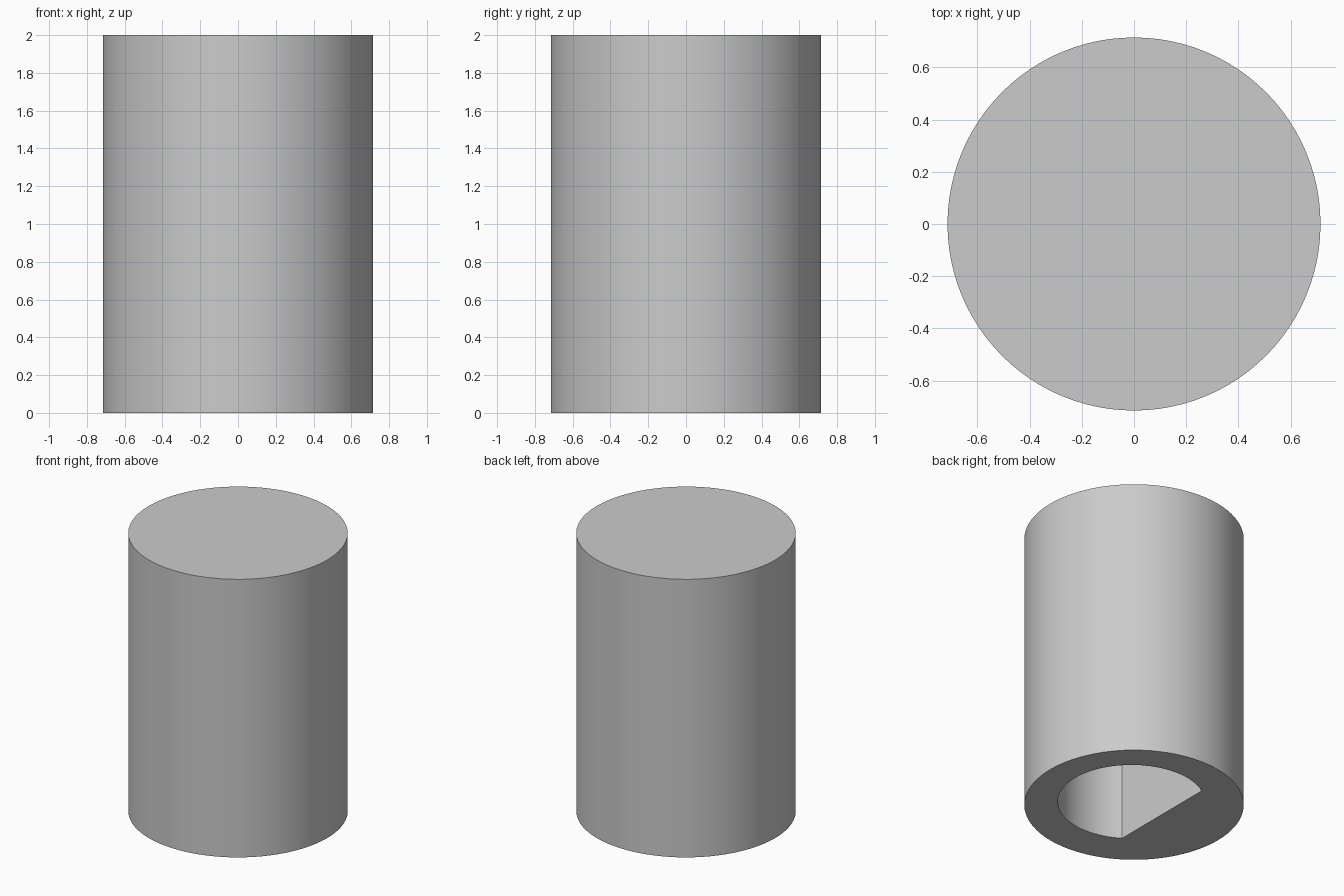
import bpy
import bmesh
import math

RADIUS, HEIGHT = 0.715, 2.0
HOLE_RADIUS, HOLE_DEPTH = 0.48, 1.4
HOLE_X, HOLE_Y = 0.04, 0.02
FLAT = 0.26  # distance from hole centre to its flat side

cube = bpy.data.objects.get("Cube")
if cube:
    bpy.data.objects.remove(cube, do_unlink=True)

grey = bpy.data.materials.new("light grey")
grey.use_nodes = True
colour = (0.6, 0.6, 0.6, 1)
grey.diffuse_color = colour
grey.node_tree.nodes["Principled BSDF"].inputs["Base Color"].default_value = colour


def prism(name, outline, bottom, top):
    """Extrude a closed outline straight up."""
    bm = bmesh.new()
    base = bm.faces.new([bm.verts.new((x, y, bottom)) for x, y in outline])
    grown = bmesh.ops.extrude_face_region(bm, geom=[base])["geom"]
    verts = [v for v in grown if isinstance(v, bmesh.types.BMVert)]
    bmesh.ops.translate(bm, verts=verts, vec=(0, 0, top - bottom))
    bmesh.ops.recalc_face_normals(bm, faces=bm.faces)
    mesh = bpy.data.meshes.new(name)
    bm.to_mesh(mesh)
    bm.free()
    mesh.materials.append(grey)
    obj = bpy.data.objects.new(name, mesh)
    bpy.context.collection.objects.link(obj)
    return obj


def arc(radius, start, sweep, count, cx=0, cy=0):
    angles = [start + sweep * i / count for i in range(count)]
    return [(cx + radius * math.cos(a), cy + radius * math.sin(a)) for a in angles]


# Solid round body
body = prism("cylinder_body", arc(RADIUS, 0, math.tau, 96), 0, HEIGHT)

# D-shaped blind socket in the underside, flat side towards -x
half = math.acos(-FLAT / HOLE_RADIUS)
count = 64
outline = arc(HOLE_RADIUS, -half, 2 * half * count / (count - 1), count, HOLE_X, HOLE_Y)
cutter = prism("socket_cutter", outline, -0.1, HOLE_DEPTH)
cutter.hide_render = True

cut = body.modifiers.new("socket", 'BOOLEAN')
cut.operation = 'DIFFERENCE'
cut.solver = 'EXACT'
cut.object = cutter

# Smooth walls with sharp rims
bpy.ops.object.select_all(action='DESELECT')
body.select_set(True)
bpy.context.view_layer.objects.active = body
bpy.ops.object.modifier_apply(modifier=cut.name)
bpy.data.objects.remove(cutter, do_unlink=True)
bpy.ops.object.shade_smooth_by_angle(angle=math.radians(30))
